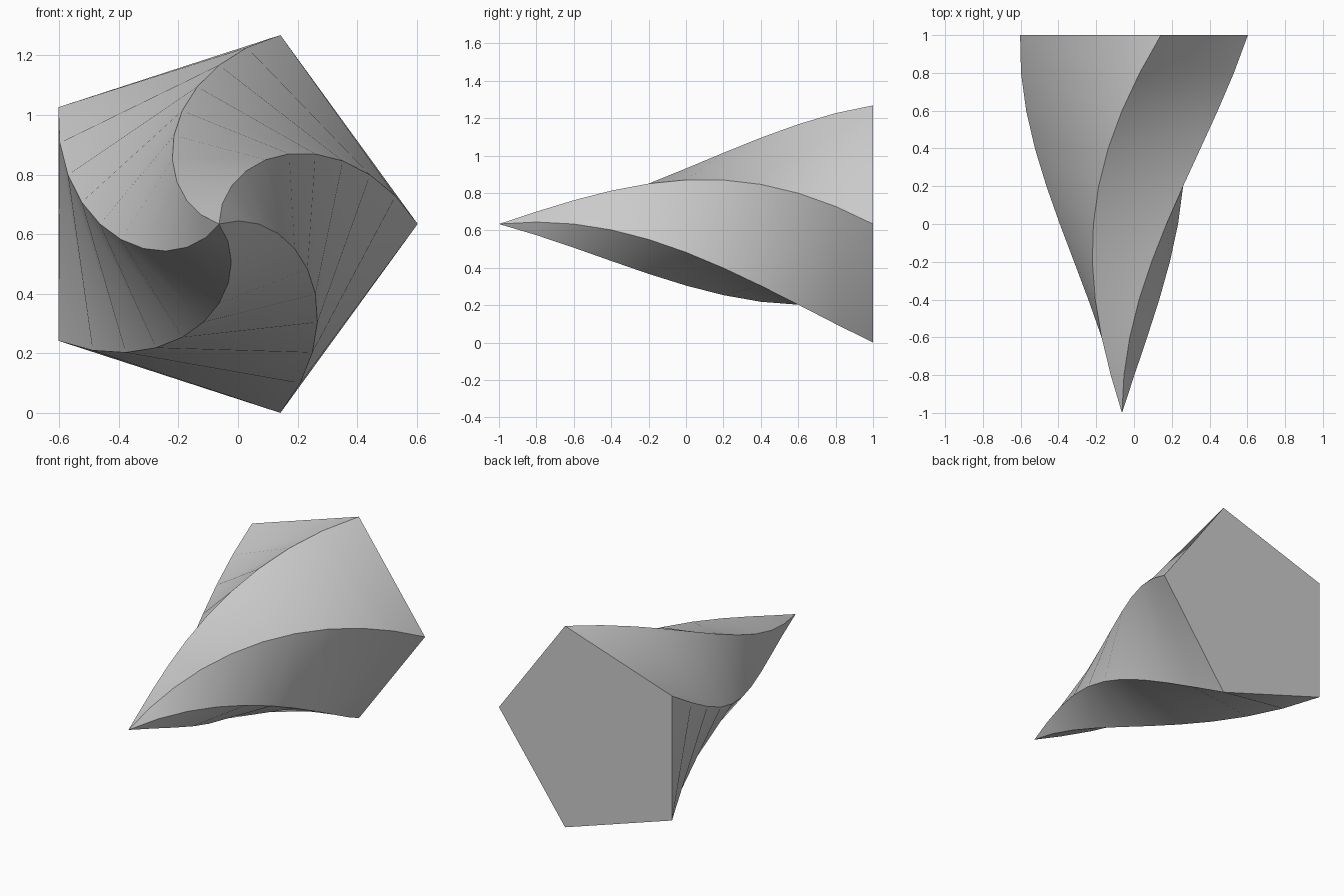
import bpy, bmesh, math

cube = bpy.data.objects.get("Cube")
if cube:
    bpy.data.objects.remove(cube, do_unlink=True)

SIDES, STEPS = 5, 10
TWIST = math.radians(90)
RADIUS = 2 / 3
# Centre the pentagon's bounds on x and rest its lowest corner on the ground
CENTRE_X = -RADIUS * (1 - math.cos(math.pi / SIDES)) / 2
CENTRE_Z = RADIUS * math.sin(math.tau / SIDES)

# One plain grey
grey = bpy.data.materials.new("plain grey")
grey.use_nodes = True
colour = (0.6, 0.6, 0.6, 1)
grey.diffuse_color = colour
grey.node_tree.nodes["Principled BSDF"].inputs["Base Color"].default_value = colour

bm = bmesh.new()


def ring(step):
    """Pentagon that shrinks and turns on the way to the tip."""
    t = step / STEPS
    r = RADIUS * (1 - t)
    angles = [TWIST * t + math.tau * k / SIDES for k in range(SIDES)]
    return [bm.verts.new((CENTRE_X + r * math.cos(a), 1 - 2 * t,
                          CENTRE_Z + r * math.sin(a))) for a in angles]


rings = [ring(i) for i in range(STEPS)]
tip = bm.verts.new((CENTRE_X, -1, CENTRE_Z))

# Flat back, twisted sides split along the short diagonal, pointed tip
bm.faces.new(rings[0])
for k in range(SIDES):
    n = (k + 1) % SIDES
    for low, high in zip(rings, rings[1:]):
        bm.faces.new((low[k], low[n], high[k]))
        bm.faces.new((low[n], high[n], high[k]))
    bm.faces.new((rings[-1][k], rings[-1][n], tip))
bmesh.ops.recalc_face_normals(bm, faces=bm.faces)

mesh = bpy.data.meshes.new("twisted_pyramid")
bm.to_mesh(mesh)
bm.free()
mesh.materials.append(grey)
pyramid = bpy.data.objects.new("twisted_pyramid", mesh)
bpy.context.collection.objects.link(pyramid)

# Smooth sides with crisp spiral edges
bpy.ops.object.select_all(action='DESELECT')
pyramid.select_set(True)
bpy.context.view_layer.objects.active = pyramid
bpy.ops.object.shade_smooth_by_angle(angle=math.radians(40))
